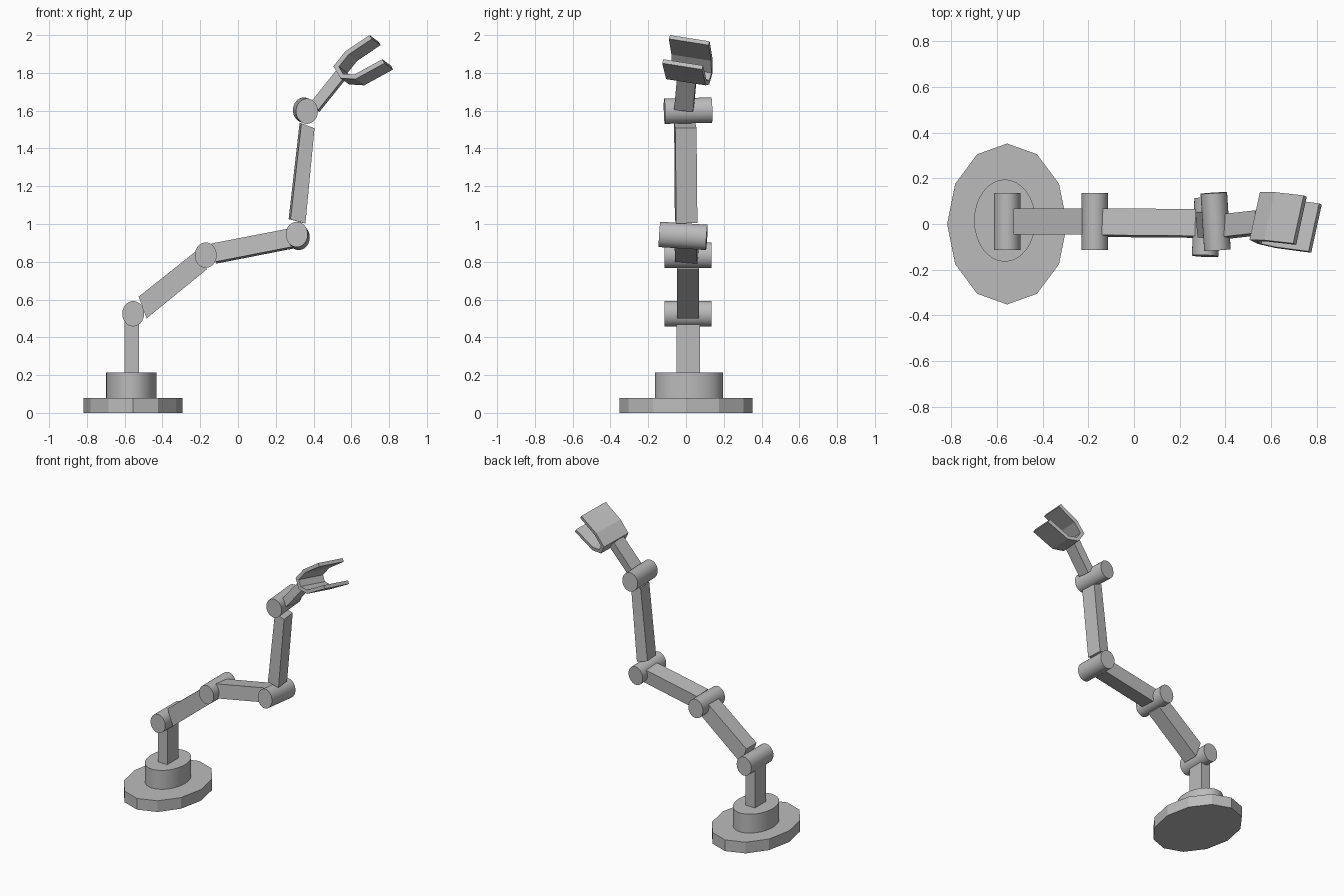
import bpy, bmesh, math
from mathutils import Vector

cube = bpy.data.objects.get("Cube")
if cube:
    bpy.data.objects.remove(cube, do_unlink=True)

grey = bpy.data.materials.new("plain_grey")
grey.use_nodes = True
colour = (0.5, 0.5, 0.5, 1)
grey.diffuse_color = colour
grey.node_tree.nodes["Principled BSDF"].inputs["Base Color"].default_value = colour


def finish(name, bm, smooth=False):
    bmesh.ops.recalc_face_normals(bm, faces=bm.faces)
    mesh = bpy.data.meshes.new(name)
    bm.to_mesh(mesh)
    bm.free()
    mesh.materials.append(grey)
    obj = bpy.data.objects.new(name, mesh)
    bpy.context.collection.objects.link(obj)
    if smooth:
        bpy.ops.object.select_all(action='DESELECT')
        obj.select_set(True)
        bpy.context.view_layer.objects.active = obj
        bpy.ops.object.shade_smooth_by_angle(angle=math.radians(30))
    return obj


def prism(name, outline, anchor, axis, smooth=False):
    """Extrude an (x, z) outline along axis; its front face passes through anchor, square to axis."""
    a, w = Vector(anchor), Vector(axis)
    bm = bmesh.new()
    front = []
    for x, z in outline:
        y = a.y - (w.x * (x - a.x) + w.z * (z - a.z)) / w.y
        front.append(bm.verts.new((x, y, z)))
    face = bm.faces.new(front)
    new = bmesh.ops.extrude_face_region(bm, geom=[face], use_keep_orig=True)["geom"]
    bmesh.ops.translate(bm, vec=w, verts=[g for g in new if isinstance(g, bmesh.types.BMVert)])
    return finish(name, bm, smooth)


def ellipse(cx, cz, rx, rz, n):
    steps = [2 * math.pi * i / n for i in range(n)]
    return [(cx + rx * math.cos(t), cz + rz * math.sin(t)) for t in steps]


def disc(name, cx, cy, rx, ry, z0, z1, n, smooth=False):
    bm = bmesh.new()
    ring = [bm.verts.new((x, y, z0)) for x, y in ellipse(cx, cy, rx, ry, n)]
    face = bm.faces.new(ring)
    new = bmesh.ops.extrude_face_region(bm, geom=[face], use_keep_orig=True)["geom"]
    bmesh.ops.translate(bm, vec=(0, 0, z1 - z0),
                        verts=[g for g in new if isinstance(g, bmesh.types.BMVert)])
    return finish(name, bm, smooth)


def inset(path, t):
    """Offset an open path sideways by t, mitring the corners."""
    pts = [Vector(p) for p in path]
    dirs = [(q - p).normalized() for p, q in zip(pts, pts[1:])]
    norms = [Vector((-d.y, d.x)) for d in dirs]
    out = []
    for i, p in enumerate(pts):
        n0, n1 = norms[max(i - 1, 0)], norms[min(i, len(norms) - 1)]
        m = (n0 + n1).normalized()
        out.append(tuple(p + m * (t / m.dot(n0))))
    return out


# Base
disc("base_plate", -0.555, 0.0, 0.262, 0.352, 0.0, 0.08, 12)
disc("base_turntable", -0.565, 0.015, 0.134, 0.18, 0.08, 0.215, 32, True)
prism("post", [(-0.6, 0.2), (-0.525, 0.2), (-0.525, 0.53), (-0.6, 0.53)],
      (-0.6, -0.05, 0.2), (0, 0.125, 0))

# Joint barrels: front centre and axis
joints = {
    "shoulder_joint": ((-0.555, -0.114, 0.525), (0, 0.25, 0)),
    "upper_arm_joint": ((-0.171, -0.114, 0.835), (0, 0.25, 0)),
    "elbow_joint": ((0.311, -0.14, 0.945), (0.011, 0.25, -0.016)),
    "wrist_joint": ((0.365, -0.114, 1.597), (-0.016, 0.25, 0.006)),
}
for name, (c, axis) in joints.items():
    prism(name, ellipse(c[0], c[2], 0.058, 0.067, 32), c, axis, True)

# Arm links
prism("lower_arm", [(-0.526, 0.615), (-0.484, 0.5), (-0.165, 0.76), (-0.205, 0.87)],
      (-0.526, -0.047, 0.615), (0, 0.115, 0))
prism("middle_arm", [(-0.14, 0.897), (-0.119, 0.8), (0.3, 0.882), (0.275, 0.977)],
      (-0.119, -0.057, 0.8), (0.003, 0.117, -0.01))
prism("upper_arm", [(0.336, 1.533), (0.278, 1.024), (0.357, 1.003), (0.405, 1.507)],
      (0.336, -0.063, 1.533), (-0.01, 0.112, 0.002))
prism("wrist_link", [(0.385, 1.645), (0.425, 1.605), (0.57, 1.785), (0.525, 1.82)],
      (0.4, -0.06, 1.62), (0.005, 0.1, -0.013))

# Open claw with a bent back wall
claw = [(0.696, 2.0), (0.569, 1.915), (0.505, 1.835),
        (0.542, 1.772), (0.622, 1.767), (0.775, 1.851)]
prism("claw", claw + inset(claw, 0.024)[::-1], (0.696, -0.085, 2.0), (0.046, 0.21, -0.033))
